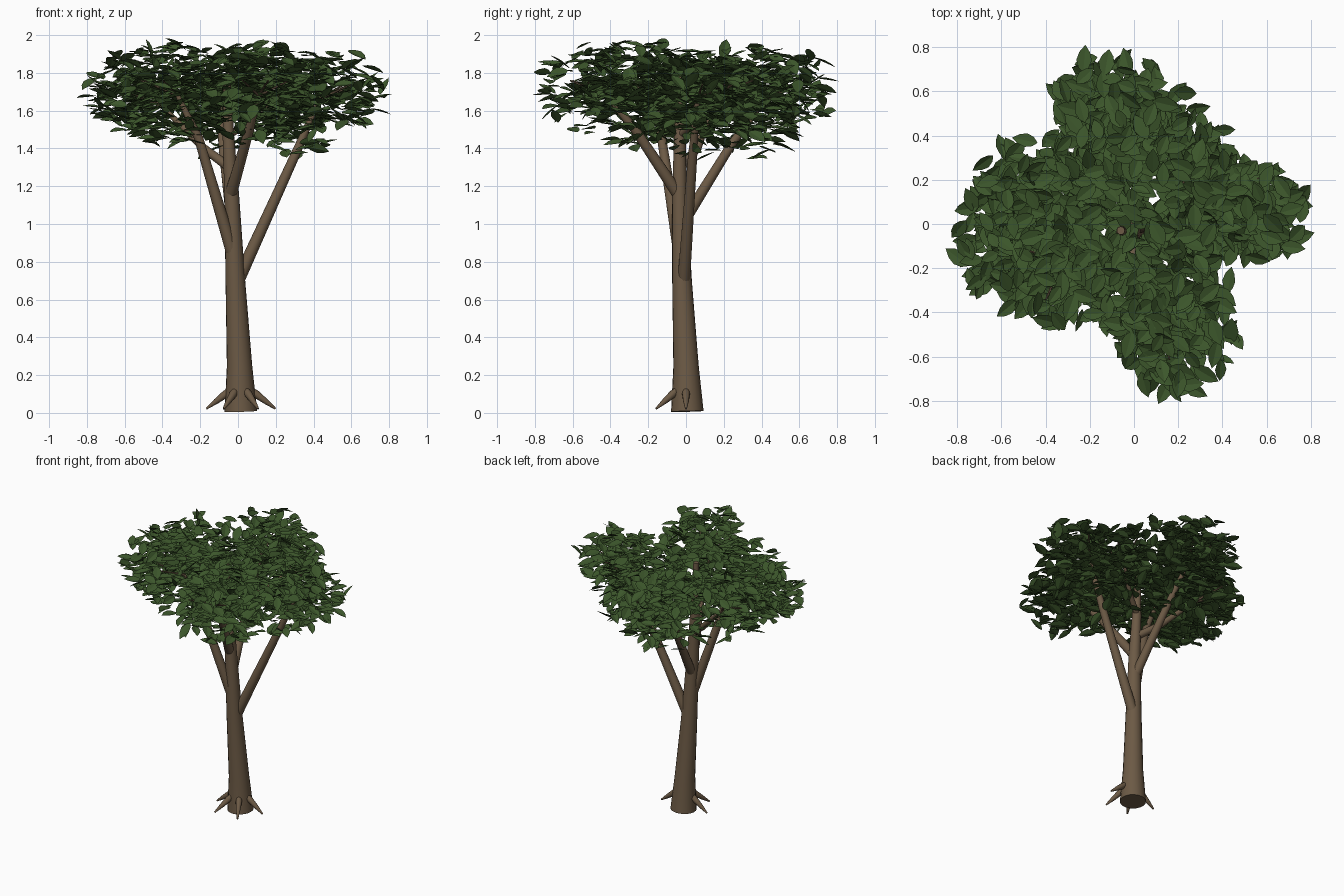
import bpy, bmesh, math, random
from mathutils import Vector, Matrix, Euler

if "Cube" in bpy.data.objects:
    bpy.data.objects.remove(bpy.data.objects["Cube"])

random.seed(11)


def material(name, rgb):
    m = bpy.data.materials.new(name)
    m.diffuse_color = (*rgb, 1)
    m.use_nodes = True
    m.node_tree.nodes["Principled BSDF"].inputs["Base Color"].default_value = m.diffuse_color
    return m


bark = material("brown bark", (0.15, 0.102, 0.06))
green = material("leaf green", (0.045, 0.093, 0.024))


def finish(name, bm, mat, smooth):
    me = bpy.data.meshes.new(name)
    bm.to_mesh(me)
    bm.free()
    me.materials.append(mat)
    ob = bpy.data.objects.new(name, me)
    bpy.context.collection.objects.link(ob)
    if smooth:
        bpy.ops.object.select_all(action='DESELECT')
        ob.select_set(True)
        bpy.context.view_layer.objects.active = ob
        bpy.ops.object.shade_smooth_by_angle(angle=math.radians(45))
    return ob


def tube(name, pts, sides=14):
    """Tapered round limb through (x, y, z, radius) points."""
    bm = bmesh.new()
    p = [Vector(q[:3]) for q in pts]
    rings = []
    for i, q in enumerate(pts):
        t = (p[min(i + 1, len(p) - 1)] - p[max(i - 1, 0)]).normalized()
        u = t.cross(Vector((0.02, 1, 0))).normalized()
        v = t.cross(u)
        rings.append([bm.verts.new(p[i] + q[3] * (u * math.cos(a) + v * math.sin(a)))
                      for a in (2 * math.pi * k / sides for k in range(sides))])
    for a, b in zip(rings, rings[1:]):
        for k in range(sides):
            bm.faces.new((a[k], a[(k + 1) % sides], b[(k + 1) % sides], b[k]))
    bm.faces.new(rings[0][::-1])
    bm.faces.new(rings[-1])
    bmesh.ops.recalc_face_normals(bm, faces=bm.faces)
    return finish(name, bm, bark, True)


# trunk
tube("trunk", [(0.015, 0.007, 0.008, 0.086), (0.008, 0.0, 0.25, 0.067), (-0.014, -0.021, 0.7, 0.052),
               (-0.033, -0.034, 1.15, 0.039), (-0.05, -0.033, 1.45, 0.031), (-0.06, -0.03, 1.8, 0.018)], 20)

# main branches
limbs = {
    "right_branch": [(0.0, -0.012, 0.7, 0.034), (0.3, 0.035, 1.36, 0.025), (0.43, 0.06, 1.66, 0.013)],
    "left_branch": [(-0.03, -0.035, 0.85, 0.034), (-0.21, -0.13, 1.46, 0.024), (-0.32, -0.16, 1.68, 0.012)],
    "back_branch": [(-0.03, -0.02, 1.0, 0.031), (-0.08, 0.24, 1.42, 0.024), (-0.1, 0.42, 1.66, 0.012)],
    "front_branch": [(-0.035, -0.05, 1.17, 0.032), (0.06, -0.27, 1.5, 0.025), (0.11, -0.42, 1.68, 0.012)],
    "upper_left_branch": [(-0.045, -0.03, 1.3, 0.026), (-0.18, 0.06, 1.4, 0.022), (-0.4, 0.14, 1.62, 0.012)],
    "upper_right_branch": [(-0.05, -0.03, 1.47, 0.02), (0.08, 0.05, 1.55, 0.016), (0.22, 0.16, 1.68, 0.009)],
}
for name, pts in limbs.items():
    tube(name, pts)
    # twigs fanning out from each branch end
    tip = Vector(pts[-1][:3])
    d = Vector((tip.x, tip.y, 0)).normalized()
    for j, ang in enumerate((-0.7, 0, 0.7)):
        e = tip + Matrix.Rotation(ang, 3, 'Z') @ d * 0.2 + Vector((0, 0, 0.08))
        tube(f"{name}_twig_{j}", [(*tip, 0.009), (*e, 0.004)], 6)

# roots
for i, deg in enumerate((0, -60, -120, 180)):
    c, s = math.cos(math.radians(deg)), math.sin(math.radians(deg))
    tube(f"root_{i}", [(0.015 + c * r, s * r, z, w) for r, z, w in
                       ((0.05, 0.125, 0.015), (0.08, 0.1, 0.021), (0.13, 0.062, 0.015), (0.183, 0.022, 0.005))], 10)

# leaf blobs: centre, radii, count
blobs = [
    ((0.34, 0.07, 1.65), (0.27, 0.31, 0.3), 230), ((0.54, 0.05, 1.7), (0.27, 0.23, 0.23), 130),
    ((-0.34, -0.2, 1.69), (0.32, 0.28, 0.28), 220), ((-0.56, -0.07, 1.71), (0.26, 0.3, 0.21), 140),
    ((-0.43, 0.16, 1.68), (0.3, 0.24, 0.26), 150), ((-0.11, 0.36, 1.65), (0.31, 0.27, 0.31), 220),
    ((-0.1, 0.54, 1.72), (0.27, 0.25, 0.23), 130), ((0.17, 0.37, 1.69), (0.25, 0.25, 0.26), 120),
    ((0.12, -0.3, 1.68), (0.32, 0.27, 0.29), 220), ((0.18, -0.52, 1.72), (0.29, 0.25, 0.24), 150),
    ((-0.03, -0.02, 1.66), (0.24, 0.24, 0.24), 80),
]

# one folded leaf: midrib and one side outline, mirrored
rib = [(0, 0, 0), (0.122, 0, -0.006)]
side = [(0.022, 0.022, 0.004), (0.055, 0.033, 0.006), (0.09, 0.023, 0.002)]
bm = bmesh.new()
for centre, radii, count in blobs:
    for _ in range(count):
        d = Vector([random.gauss(0, 1) for _ in range(3)]).normalized() * random.random() ** 0.42
        pos = Vector([c + r * k for c, r, k in zip(centre, radii, d)])
        yaw = math.atan2(pos.y, pos.x) + random.gauss(0, 1.0)
        rot = Euler((random.gauss(0, 0.33), random.gauss(0.0, 0.33), yaw)).to_matrix()
        size = random.uniform(0.8, 1.12)

        # pull stray leaves back inside the overall extent
        pos = Vector((max(-0.79, min(0.79, pos.x)), max(-0.76, min(0.77, pos.y)), min(1.97, pos.z)))

        def place(q):
            w = pos + rot @ ((Vector(q) - Vector((0.05, 0, 0))) * size)
            return bm.verts.new((w.x, w.y, min(2.0, w.z)))

        base, tip = [place(q) for q in rib]
        left = [place(q) for q in side]
        right = [place((x, -y, z)) for x, y, z in side]
        bm.faces.new((base, tip, *left[::-1]))
        bm.faces.new((base, *right, tip))
finish("leaves", bm, green, False)
